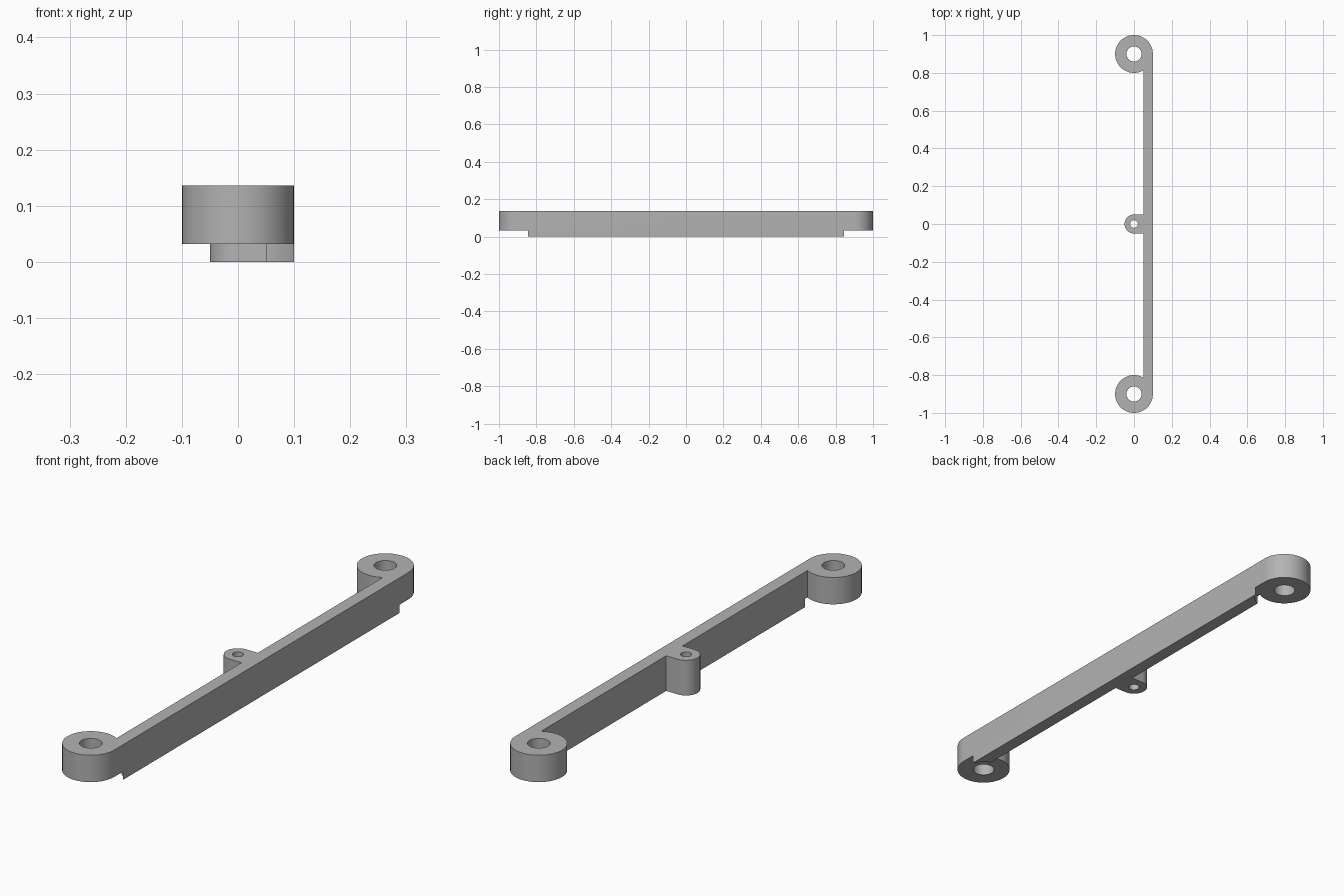
import bpy, bmesh
from math import sin, cos, radians

cube = bpy.data.objects.get("Cube")
if cube:
    bpy.data.objects.remove(cube, do_unlink=True)

HEIGHT, STEP = 0.136, 0.032        # full height, clearance under the end rings
END_Y, END_R, END_HOLE = 0.9, 0.1, 0.04
BOSS_R, BOSS_HOLE = 0.05, 0.02
CLEARANCE_R = 0.114
INNER_X = 0.05                     # inner face of the bar

grey = bpy.data.materials.new("plain grey")
grey.use_nodes = True
grey.diffuse_color = (0.45, 0.45, 0.45, 1)
grey.node_tree.nodes["Principled BSDF"].inputs["Base Color"].default_value = grey.diffuse_color


def arc(cy, r, start, end, steps):
    angles = [radians(start + (end - start) * i / steps) for i in range(steps + 1)]
    return [(r * cos(a), cy + r * sin(a)) for a in angles]


def circle(cy, r, steps=48):
    return arc(cy, r, 0, 360, steps)[:-1]


def extrude_loops(name, loops, z0, z1):
    """Fill an outline with holes and extrude it upwards."""
    bm = bmesh.new()
    for loop in loops:
        verts = [bm.verts.new((x, y, z0)) for x, y in loop]
        for a, b in zip(verts, verts[1:] + verts[:1]):
            bm.edges.new((a, b))
    bmesh.ops.triangle_fill(bm, edges=bm.edges[:], use_beauty=True)
    result = bmesh.ops.extrude_face_region(bm, geom=bm.faces[:], use_keep_orig=True)
    top = [v for v in result["geom"] if isinstance(v, bmesh.types.BMVert)]
    bmesh.ops.translate(bm, verts=top, vec=(0, 0, z1 - z0))
    bmesh.ops.recalc_face_normals(bm, faces=bm.faces[:])
    mesh = bpy.data.meshes.new(name)
    bm.to_mesh(mesh)
    bm.free()
    mesh.materials.append(grey)
    obj = bpy.data.objects.new(name, mesh)
    bpy.context.collection.objects.link(obj)
    return obj


# One outline: back ring, bar, middle boss, front ring
outline = (arc(END_Y, END_R, 0, 300, 60)
           + [(INNER_X, BOSS_R)] + arc(0, BOSS_R, 90, 270, 24) + [(INNER_X, -BOSS_R)]
           + arc(-END_Y, END_R, 60, 360, 60))
holes = [circle(END_Y, END_HOLE), circle(-END_Y, END_HOLE), circle(0, BOSS_HOLE, 32)]
bracket = extrude_loops("mounting_bar", [outline] + holes, 0, HEIGHT)

# Round clearance cut below each end ring
for label, y in (("front", -END_Y), ("back", END_Y)):
    cutter = extrude_loops(label + "_clearance_cutter", [circle(y, CLEARANCE_R, 64)], -0.1, STEP)
    cutter.hide_render = True
    mod = bracket.modifiers.new(label + "_clearance", 'BOOLEAN')
    mod.operation, mod.solver, mod.object = 'DIFFERENCE', 'EXACT', cutter
    bpy.context.view_layer.objects.active = bracket
    bpy.ops.object.modifier_apply(modifier=mod.name)
    bpy.data.objects.remove(cutter, do_unlink=True)

bpy.ops.object.select_all(action='DESELECT')
bracket.select_set(True)
bpy.context.view_layer.objects.active = bracket
bpy.ops.object.shade_smooth_by_angle(angle=radians(30))
